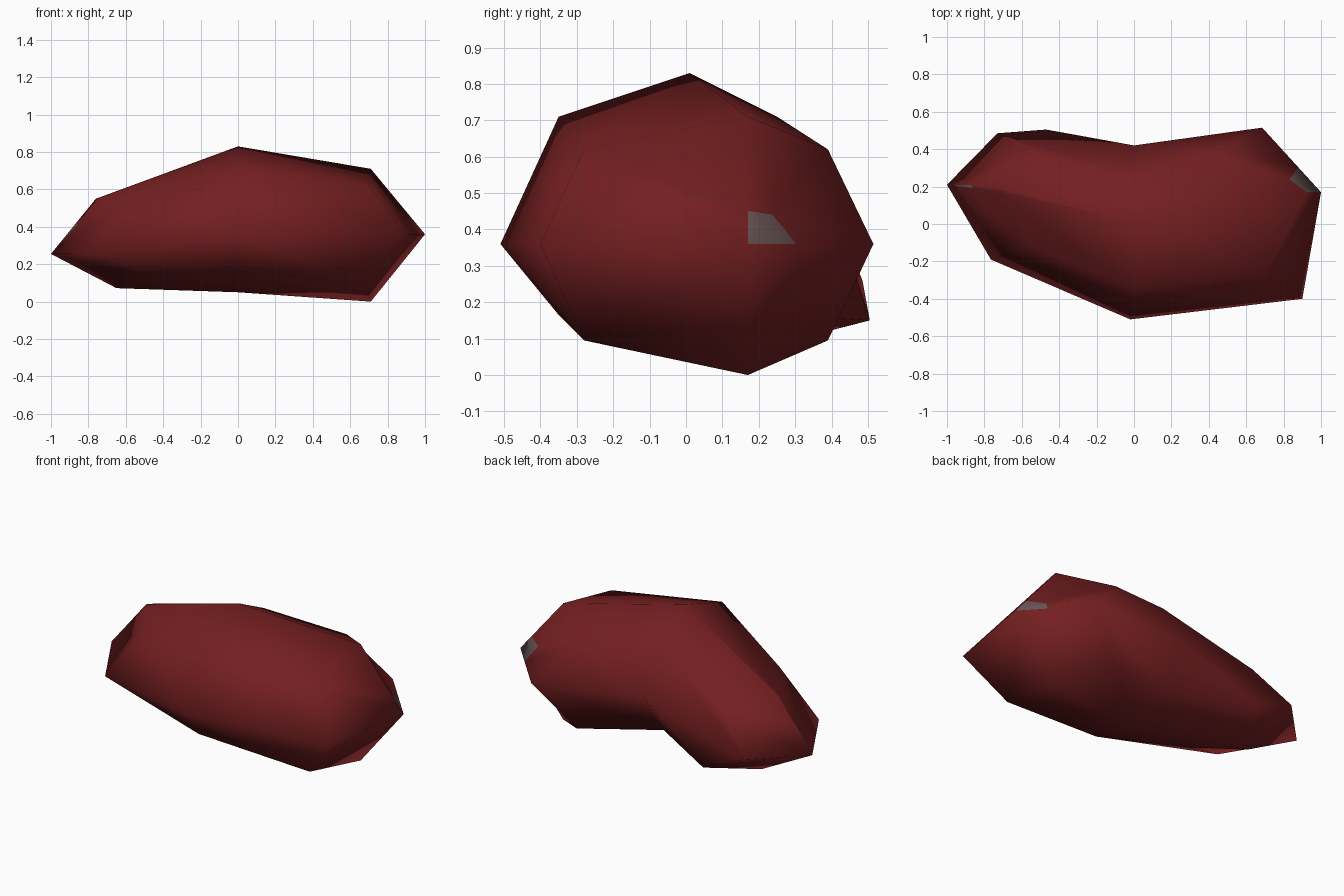
import bpy, bmesh

if "Cube" in bpy.data.objects:
    bpy.data.objects.remove(bpy.data.objects["Cube"])


def material(name, rgb):
    m = bpy.data.materials.new(name)
    m.diffuse_color = (*rgb, 1)
    m.use_nodes = True
    m.node_tree.nodes["Principled BSDF"].inputs["Base Color"].default_value = m.diffuse_color
    return m


# Cross sections: top, upper front, front, lower front, bottom, lower back, back, upper back
LEFT = [(-.76, .205, .55), (-.55, -.12, .545), (-.765, -.19, .257), (-.46, -.075, .137),
        (-.65, .20, .072), (-.47, .505, .15), (-.73, .485, .26), (-.53, .39, .455)]
MIDDLE = [(0, .01, .83), (0, -.35, .71), (-.02, -.51, .36), (-.02, -.35, .165),
          (0, -.02, .05), (-.02, .25, .165), (0, .42, .42), (0, .25, .71)]
RIGHT = [(.71, .17, .71), (.70, -.28, .62), (.90, -.40, .36), (.68, -.28, .095),
         (.71, .17, 0), (.465, .39, .095), (.685, .515, .36), (.46, .39, .62)]

bm = bmesh.new()
rings = [[bm.verts.new(p) for p in ring] for ring in (LEFT, MIDDLE, RIGHT)]

# Bent body between the cross sections
for a, b in zip(rings, rings[1:]):
    for i in range(8):
        j = (i + 1) % 8
        bm.faces.new((a[i], a[j], b[j], b[i]))


def cap(tip_co, outline, cuts):
    """Close an end with a fan; adjacent spokes in cuts bound a grey patch at the tip."""
    tip = bm.verts.new(tip_co)
    inner = {i: bm.verts.new(tip.co.lerp(outline[i].co, f)) for i, f in cuts.items()}
    n = len(outline)
    for i in range(n):
        j = (i + 1) % n
        a, b = outline[i], outline[j]
        if i in inner and j in inner:
            bm.faces.new((tip, inner[i], inner[j])).material_index = 1
            bm.faces.new((inner[i], a, b, inner[j]))
        else:
            loop = [tip] + ([inner[i]] if i in inner else []) + [a, b]
            bm.faces.new(loop + ([inner[j]] if j in inner else []))


# Right end with rounded grey patch in the upper back quarter
cap((1, .17, .36), rings[2], {6: .385, 7: .31, 0: .26})

# Left end with a thin grey sliver beside the top ridge
top, front = rings[0][0], rings[0][1]
edge = bm.edges.get((top, front))
_, extra = bmesh.utils.edge_split(edge, top, .1)
cap((-1, .21, .255), [top, extra] + rings[0][1:], {0: .54, 1: .54})

bmesh.ops.recalc_face_normals(bm, faces=bm.faces[:])
for f in bm.faces:
    f.smooth = True
mesh = bpy.data.meshes.new("bean_body")
bm.to_mesh(mesh)
bm.free()
mesh.materials.append(material("dark_red", (.175, .0135, .015)))
mesh.materials.append(material("warm_grey", (.14, .09, .088)))
bpy.context.collection.objects.link(bpy.data.objects.new("bean_body", mesh))
